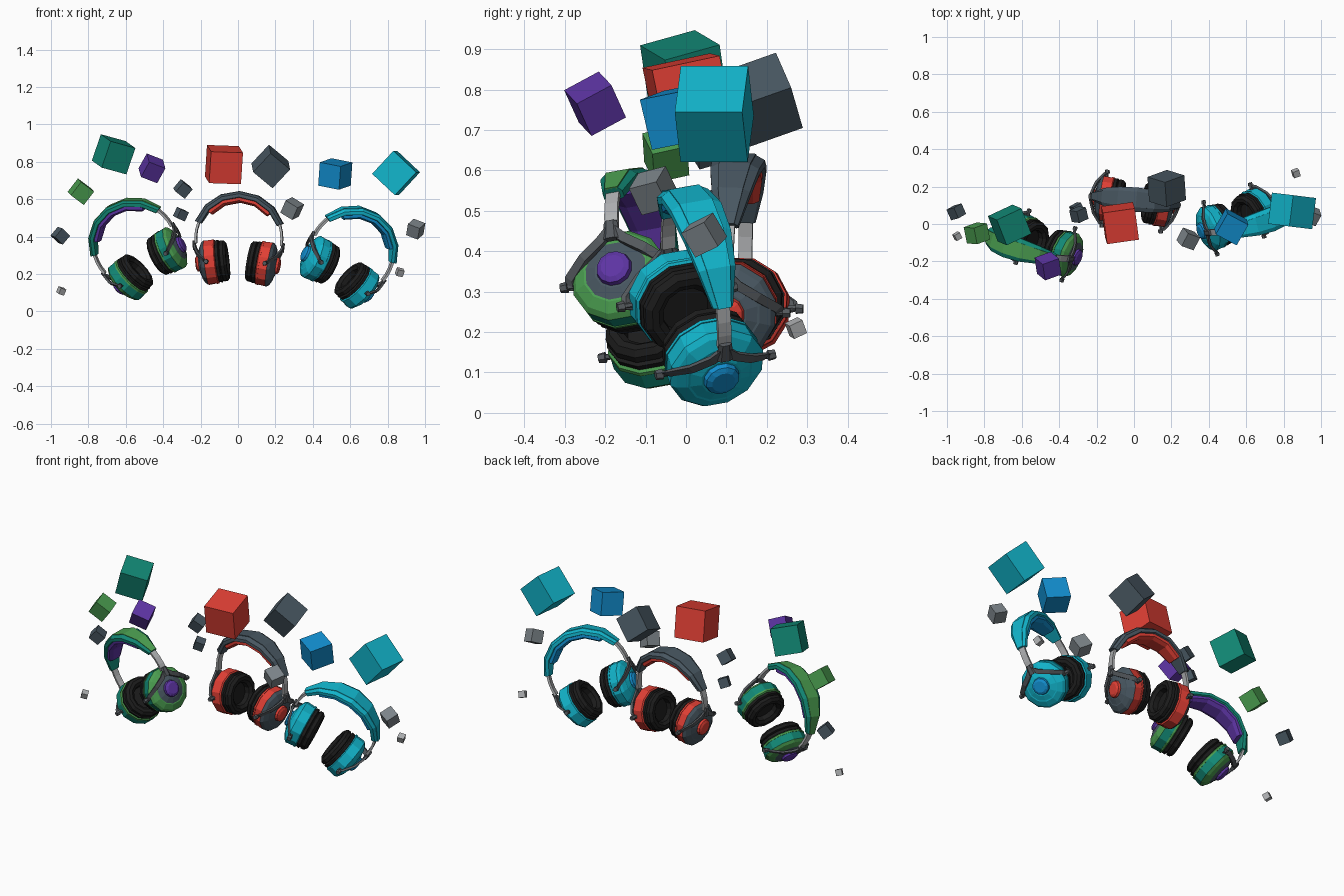
import bpy, bmesh
from math import sin, cos, pi, radians
from mathutils import Matrix, Vector

if "Cube" in bpy.data.objects:
    bpy.data.objects.remove(bpy.data.objects["Cube"])

PALETTE = {
    'cyan': (.006, .46, .60), 'blue': (.006, .27, .62), 'teal': (.006, .25, .18),
    'green': (.07, .34, .08), 'purple': (.11, .035, .37), 'red': (.75, .05, .035),
    'slate': (.065, .095, .12), 'black': (.012, .012, .012), 'steel': (.09, .10, .11),
    'metal': (.42, .43, .44), 'grey': (.2, .23, .25),
}
MATS = {}
for key, rgb in PALETTE.items():
    MATS[key] = bpy.data.materials.new(key)
    MATS[key].diffuse_color = (*rgb, 1)


def finish(name, bm, colour):
    bmesh.ops.recalc_face_normals(bm, faces=bm.faces)
    me = bpy.data.meshes.new(name)
    bm.to_mesh(me)
    bm.free()
    me.materials.append(MATS[colour])
    ob = bpy.data.objects.new(name, me)
    bpy.context.collection.objects.link(ob)
    return ob


def loft(name, rings, colour, M, closed=False):
    """Skin a list of equal-length point rings; cap the ends or close the loop."""
    bm = bmesh.new()
    vs = [[bm.verts.new(M @ Vector(p)) for p in r] for r in rings]
    n = len(vs[0])
    for a, b in zip(vs, vs[1:] + ([vs[0]] if closed else [])):
        for i in range(n):
            j = (i + 1) % n
            bm.faces.new((a[i], a[j], b[j], b[i]))
    if not closed:
        bm.faces.new(vs[0])
        bm.faces.new(vs[-1])
    return finish(name, bm, colour)


def lathe(name, profile, colour, M, sides=12, closed=False):
    """Turn (u, r) points around the local x axis."""
    rings = [[(u, r * sin(2 * pi * (i + .5) / sides), r * cos(2 * pi * (i + .5) / sides))
              for i in range(sides)] for u, r in profile]
    return loft(name, rings, colour, M, closed)


ARC_Z, ARC_R = .13, .25


def arc_strip(name, a0, a1, steps, section, colour, M):
    """Sweep a (radius offset, y) section along the headband arc."""
    rings = []
    for i in range(steps + 1):
        a = radians(a0 + (a1 - a0) * i / steps)
        rings.append([((ARC_R + dr) * sin(a), y, ARC_Z + (ARC_R + dr) * cos(a))
                      for dr, y in section(a)])
    return loft(name, rings, colour, M)


def half_width(a):
    return .022 + .043 * max(0, cos(a * 1.25)) ** .8


def shell_section(a):
    w = half_width(a)
    return [(0, -.65 * w), (0, .65 * w), (-.012, w), (-.03, w), (-.034, .8 * w),
            (-.034, -.8 * w), (-.03, -w), (-.012, -w)]


def inlay_section(a):
    w = half_width(a) * .65
    return [(.003, -w), (.003, w), (-.005, w), (-.005, -w)]


def liner_section(a):
    w = half_width(a) * .85
    return [(-.03, -w), (-.03, w), (-.048, w), (-.058, .6 * w), (-.058, -.6 * w), (-.048, -w)]


def strip_section(a):
    return [(-.012, -.017), (-.012, .017), (-.025, .017), (-.025, -.017)]


def headphones(tag, centre, x_axis, z_axis, c):
    X = Vector(x_axis).normalized()
    Y = Vector(z_axis).cross(X).normalized()
    Z = X.cross(Y)
    M = Matrix.Translation(centre) @ Matrix((X, Y, Z)).transposed().to_4x4()

    # Headband with top inlay and soft liner
    arc_strip(tag + '_headband', -70, 70, 6, shell_section, c['band'], M)
    arc_strip(tag + '_headband_inlay', -70, 70, 6, inlay_section, c['inlay'], M)
    arc_strip(tag + '_headband_liner', -50, 50, 4, liner_section, c['liner'], M)

    for side, s in (('right', 1), ('left', -1)):
        S = M @ Matrix.Diagonal((s, 1, 1, 1))
        C = S @ Matrix.Translation((.14, 0, 0)) @ Matrix.Rotation(radians(8), 4, 'Y')
        n = lambda part: f'{tag}_{part}_{side}'
        # Sliding metal strip
        arc_strip(n('slider'), 62, 98, 4, strip_section, 'metal', S)
        # Ear cup: drum, trim, outer bevel, face disc, knob
        lathe(n('cup_drum'), [(-.022, .1), (-.016, .119), (.03, .123)], c['drum'], C)
        lathe(n('cup_trim'), [(-.028, .115), (-.024, .121), (-.014, .122)], c['trim'], C)
        lathe(n('cup_bevel'), [(.03, .123), (.044, .112), (.058, .085)], c['bevel'], C)
        lathe(n('cup_disc'), [(.056, .085), (.068, .052)], c['disc'], C)
        lathe(n('cup_knob'), [(.06, .048), (.08, .043), (.087, .03)], c['knob'], C)
        # Two-tier cushion and speaker cover
        lathe(n('ear_cushion'), [(-.024, .1), (-.03, .115), (-.045, .117), (-.05, .105),
                                 (-.055, .113), (-.072, .112), (-.085, .098), (-.085, .08),
                                 (-.072, .064), (-.024, .06)], 'black', C, closed=True)
        lathe(n('speaker_cover'), [(-.045, .064), (-.02, .064)], 'black', C)
        # Yoke: hub, two arms and pivot screws
        lathe(n('yoke_hub'), [(0, .017), (.05, .023)], 'steel',
              C @ Matrix.Translation((.084, 0, .125)) @ Matrix.Rotation(radians(90), 4, 'Y')
              @ Matrix.Diagonal((1, 1, .5, 1)), 6)
        for end, t in (('back', 1), ('front', -1)):
            path = [Vector(p) for p in ((.084, .004 * t, .1), (.08, .03 * t, .075),
                                        (.066, .078 * t, .045), (.032, .124 * t, .012),
                                        (.012, .13 * t, -.008))]
            rings = []
            for i, p in enumerate(path):
                d = path[min(i + 1, 4)] - path[max(i - 1, 0)]
                side_v = Vector((0, -d.z, d.y)).normalized() * .012
                th = Vector((d.y * t, -d.x * t, 0)).normalized() * .006
                rings.append([p + side_v + th, p - side_v + th, p - side_v - th, p + side_v - th])
            loft(n('yoke_arm_' + end), rings, 'steel', C)
            lathe(n('pivot_screw_' + end), [(.112, .008), (.136, .008), (.137, .014), (.155, .012)],
                  'steel', C @ Matrix.Translation((.018, 0, 0))
                  @ Matrix.Rotation(radians(90 * t), 4, 'Z'), 6)


headphones('green_headphones', (-.475, -.115, .25), (.78, -.3, .55), (-.57, 0, .81),
           dict(band='teal', inlay='green', liner='purple', drum='teal', trim='green',
                bevel='green', disc='slate', knob='purple'))
headphones('red_headphones', (0, .12, .26), (.99, -.1, -.03), (.02, .03, 1),
           dict(band='slate', inlay='slate', liner='red', drum='red', trim='red',
                bevel='slate', disc='slate', knob='red'))
headphones('cyan_headphones', (.535, .025, .205), (.79, .3, -.53), (.55, 0, .82),
           dict(band='cyan', inlay='cyan', liner='blue', drum='cyan', trim='cyan',
                bevel='cyan', disc='cyan', knob='blue'))

# Floating cubes: colour, centre, size, rotation in degrees
CUBES = [
    ('teal', (-.665, -.005, .84), .15, (15, 14, 25)),
    ('purple', (-.46, -.225, .765), .098, (30, 20, 20)),
    ('green', (-.84, -.05, .64), .09, (15, 35, 20)),
    ('slate', (-.295, .05, .655), .065, (20, 35, 25)),
    ('slate', (-.305, .08, .52), .052, (15, 20, 30)),
    ('slate', (-.95, .065, .405), .062, (10, 40, 30)),
    ('metal', (-.945, -.065, .11), .034, (20, 15, 30)),
    ('red', (-.075, .005, .785), .172, (12, 2, 8)),
    ('slate', (.175, .19, .775), .14, (25, 38, 20)),
    ('blue', (.52, -.015, .735), .128, (10, 10, -28)),
    ('cyan', (.845, .07, .74), .168, (0, 43, -7)),
    ('grey', (.29, -.08, .55), .078, (15, 30, -20)),
    ('grey', (.95, .045, .44), .07, (25, 20, -20)),
    ('metal', (.865, .272, .21), .036, (25, 12, 20)),
]
for i, (colour, loc, size, rot) in enumerate(CUBES):
    bm = bmesh.new()
    bmesh.ops.create_cube(bm, size=size)
    ob = finish(f'floating_cube_{i + 1}', bm, colour)
    ob.location = loc
    ob.rotation_euler = [radians(a) for a in rot]

for m in bpy.data.materials:
    if m.users and not m.is_grease_pencil:
        m.use_nodes = True
        m.node_tree.nodes["Principled BSDF"].inputs["Base Color"].default_value = m.diffuse_color
